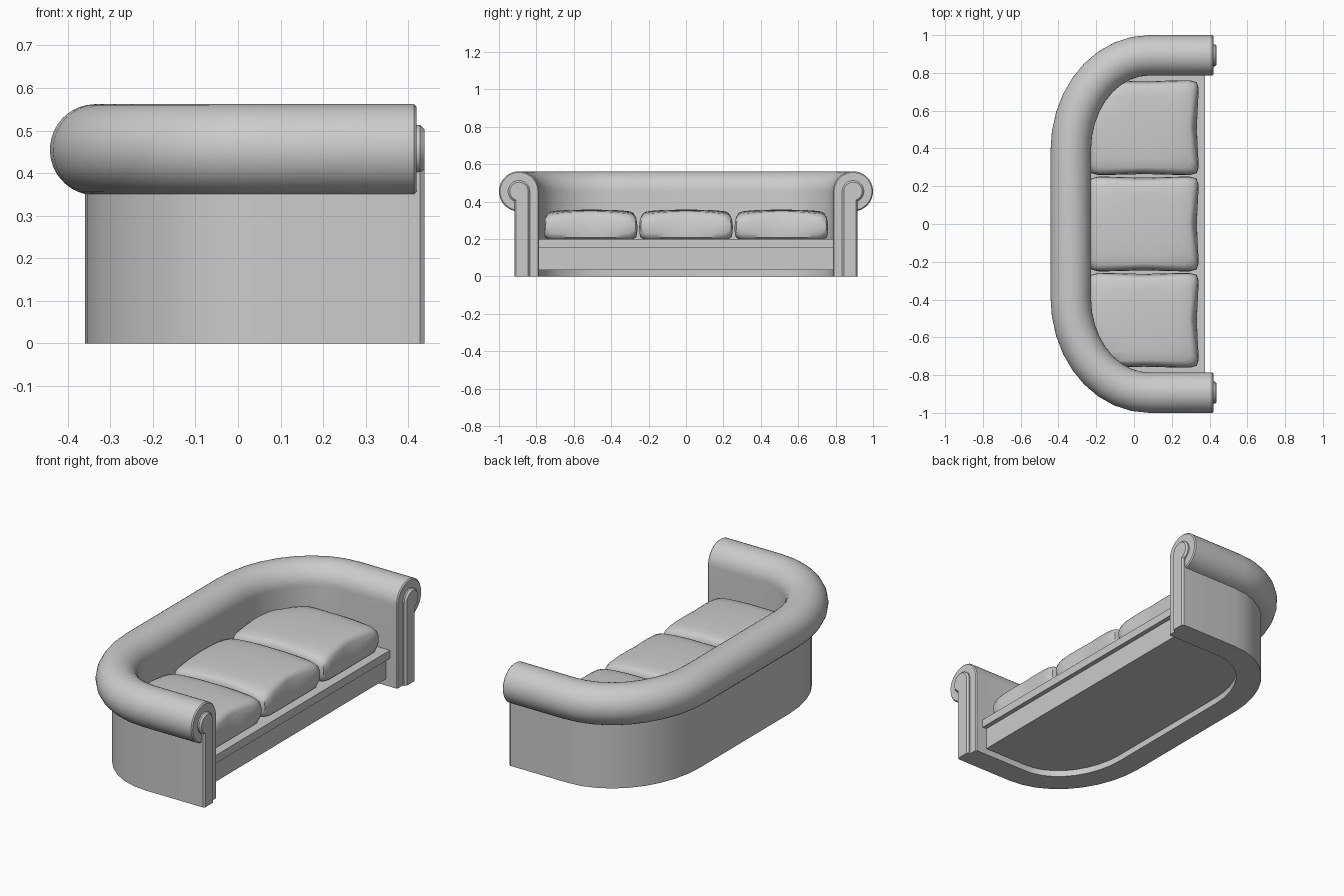
import bpy, bmesh
from math import sin, cos, pi, acos, sqrt

if "Cube" in bpy.data.objects:
    bpy.data.objects.remove(bpy.data.objects["Cube"])

R, ZC = 0.107, 0.455           # roll radius and height
CX, CY, RX, RY = 0.08, 0.39, 0.415, 0.503   # corner ellipse of the plan curve


def finish(name, bm, angle=35):
    bmesh.ops.recalc_face_normals(bm, faces=bm.faces[:])
    me = bpy.data.meshes.new(name)
    bm.to_mesh(me)
    bm.free()
    ob = bpy.data.objects.new(name, me)
    bpy.context.collection.objects.link(ob)
    bpy.ops.object.select_all(action='DESELECT')
    ob.select_set(True)
    bpy.context.view_layer.objects.active = ob
    bpy.ops.object.shade_smooth_by_angle(angle=angle * pi / 180)
    return ob


def loft(bm, rings):
    """Skin closed rings of equal length and cap both ends."""
    vs = [[bm.verts.new(p) for p in r] for r in rings]
    n = len(vs[0])
    for a, b in zip(vs, vs[1:]):
        for i in range(n):
            j = (i + 1) % n
            bm.faces.new((a[i], a[j], b[j], b[i]))
    bm.faces.new(vs[0])
    bm.faces.new(vs[-1])


def profile(r, d=0.025, seg=28):
    """Wall with a roll on top: (outward offset, height) points."""
    a0 = -acos(d / r)
    arc = [a0 + (pi - a0) * i / seg for i in range(seg + 1)]
    return [(d, 0)] + [(r * cos(a), ZC + r * sin(a)) for a in arc] + [(-r, 0)]


def corner(steps=9):
    """Points and outward normals from the arm to the back, +y side."""
    out = []
    for i in range(steps + 1):
        t = pi / 2 * i / steps
        nx, ny = -sin(t) / RX, cos(t) / RY
        l = sqrt(nx * nx + ny * ny)
        out.append((CX - RX * sin(t), CY + RY * cos(t), nx / l, ny / l))
    return out


# Curved back and arms in one sweep
half = [(x, CY + RY, 0, 1, r) for x, r in ((0.42, R - 0.006), (0.414, R))]
half += [(*c, R) for c in corner()]
path = half + [(x, -y, nx, -ny, r) for x, y, nx, ny, r in reversed(half)]
bm = bmesh.new()
loft(bm, [[(x + nx * d, y + ny * d, z) for d, z in profile(r)]
          for x, y, nx, ny, r in path])
finish("back_and_arms", bm)

# Raised scroll strips on the arm fronts
for side, s in (("left", -1), ("right", 1)):
    bm = bmesh.new()
    loft(bm, [[(x, s * (CY + RY + d), z) for d, z in profile(r, w)]
              for x, r, w in ((0.41, 0.058, 0.025), (0.428, 0.058, 0.025),
                              (0.438, 0.049, 0.017))])
    finish(side + "_arm_scroll", bm, 25)


# Seat base: overhanging board above a recessed apron
def slab(name, z0, z1, front):
    pts = [(front, CY + RY - 0.09)]
    pts += [(x - nx * 0.09, y - ny * 0.09) for x, y, nx, ny in corner()]
    pts += [(x, -y) for x, y in reversed(pts)]
    bm = bmesh.new()
    loft(bm, [[(x, y, z) for x, y in pts] for z in (z0, z1)])
    finish(name, bm)


slab("seat_board", 0.155, 0.2, 0.375)
slab("seat_apron", 0.035, 0.155, 0.35)


# Soft seat cushions, clamped to the inside of the curved wall
def cushion(name, yc):
    hx, hy, n, k = 0.293, 0.253, 14, 12
    side = [-1 + 2 * i / k for i in range(k)]
    square = ([(1, t) for t in side] + [(-t, 1) for t in side]
              + [(-1, -t) for t in side] + [(t, -1) for t in side])
    # (base height, inset scale, bulge, pinch)
    levels = [(0.2, 0.90, 0, 0), (0.208, 0.96, 0, 0), (0.23, 0.99, 0, 0.01),
              (0.26, 1.0, 0.003, 0.015), (0.285, 0.995, 0.012, 0.022),
              (0.302, 0.975, 0.022, 0.025), (0.314, 0.93, 0.026, 0.018),
              (0.321, 0.85, 0.027, 0.01), (0.326, 0.65, 0.027, 0),
              (0.329, 0.4, 0.027, 0), (0.33, 0.15, 0.027, 0)]
    rings = []
    for z, s, bulge, pinch in levels:
        ring = []
        for a, b in square:
            f = (abs(a) ** n + abs(b) ** n) ** (-1 / n)
            u, v = a * f * s, b * f * s
            x = 0.053 + hx * u
            y = yc + hy * v
            if a == 1:
                x -= pinch * (1 - abs(b))
            if abs(b) == 1:
                y -= b * pinch * 0.5 * (1 - abs(a))
            if x < CX:
                q = max(0, 1 - ((x - CX) / (RX - 0.09)) ** 2)
                lim = CY + (RY - 0.09) * sqrt(q)
                y = max(-lim, min(lim, y))
            ring.append((x, y, z + bulge * (1 - (u * v) ** 2)))
        rings.append(ring)
    bm = bmesh.new()
    loft(bm, rings)
    finish(name, bm, 50)


for label, yc in (("left", -0.51), ("middle", 0), ("right", 0.51)):
    cushion(label + "_cushion", yc)
